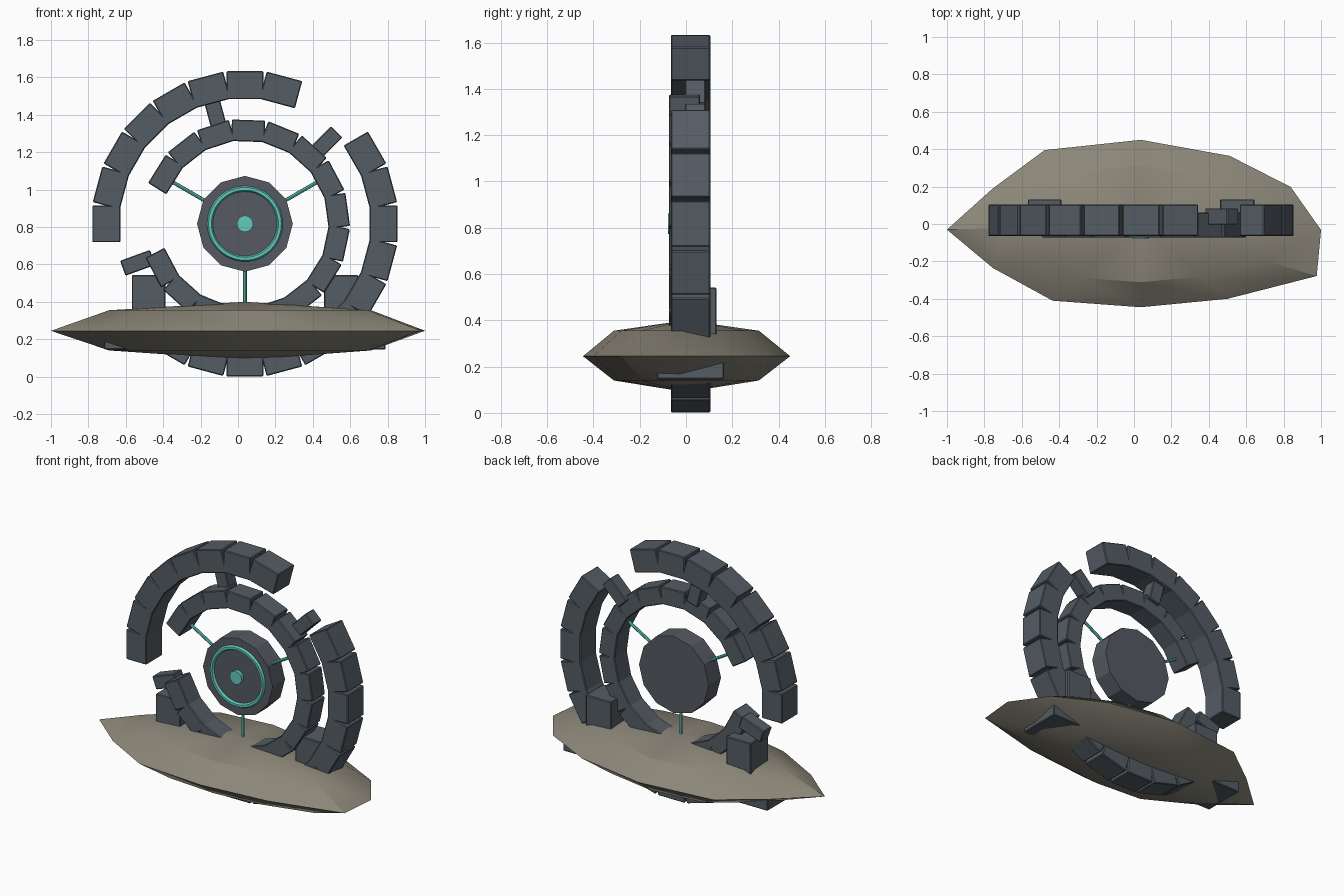
import bpy, bmesh, math
from mathutils import Matrix, Vector

if "Cube" in bpy.data.objects:
    bpy.data.objects.remove(bpy.data.objects["Cube"])

CX, CZ = 0.037, 0.817   # common centre of the rings


def material(name, rgb):
    m = bpy.data.materials.new(name)
    m.diffuse_color = (*rgb, 1)
    m.use_nodes = True
    m.node_tree.nodes["Principled BSDF"].inputs["Base Color"].default_value = m.diffuse_color
    return m


STONE = material("taupe rock", (0.26, 0.24, 0.19))
METAL = material("slate grey", (0.088, 0.107, 0.127))
DISC = material("disc grey", (0.092, 0.103, 0.122))
TEAL = material("teal glow", (0.12, 0.60, 0.51))


def finish(bm, name, mat, bevel=0):
    bmesh.ops.recalc_face_normals(bm, faces=bm.faces)
    me = bpy.data.meshes.new(name)
    bm.to_mesh(me)
    bm.free()
    ob = bpy.data.objects.new(name, me)
    bpy.context.collection.objects.link(ob)
    me.materials.append(mat)
    if bevel:
        mod = ob.modifiers.new("soft edge", 'BEVEL')
        mod.width, mod.segments = bevel, 1
    return ob


def polar_box(bm, deg, r, y, size):
    # size = (radial, depth, tangential)
    m = (Matrix.Translation((CX, y, CZ)) @ Matrix.Rotation(-math.radians(deg), 4, 'Y')
         @ Matrix.Translation((r, 0, 0)) @ Matrix.Diagonal((*size, 1)))
    bmesh.ops.create_cube(bm, size=1, matrix=m)


def polar_boxes(name, angles, r, y, size):
    bm = bmesh.new()
    for a in angles:
        polar_box(bm, a, r, y, size)
    return finish(bm, name, METAL, 0.005)


def box(name, lo, hi):
    lo, hi = Vector(lo), Vector(hi)
    bm = bmesh.new()
    bmesh.ops.create_cube(bm, size=1, matrix=Matrix.Translation((lo + hi) / 2)
                          @ Matrix.Diagonal((*(hi - lo), 1)))
    return finish(bm, name, METAL, 0.005)


def cylinder(name, mat, p0, p1, r, n):
    p0, p1 = Vector(p0), Vector(p1)
    d = p1 - p0
    bm = bmesh.new()
    bmesh.ops.create_cone(bm, cap_ends=True, segments=n, radius1=r, radius2=r, depth=d.length,
                          matrix=Matrix.Translation((p0 + p1) / 2)
                          @ d.to_track_quat('Z', 'Y').to_matrix().to_4x4())
    return finish(bm, name, mat)


# Floating rock base: irregular rim with scaled rings above and below
RIM = [(-1, -.03), (-.755, .19), (-.478, .395), (.036, .45), (.512, .364), (.838, .198),
       (1, -.032), (.977, -.278), (.50, -.40), (.036, -.445), (-.435, -.41), (-.755, -.235)]
bm = bmesh.new()
rings = [[bm.verts.new((CX + (x - CX) * k, y * k, z)) for x, y in RIM]
         for k, z in ((.70, .14), (1, .245), (.70, .355))]
low, high = bm.verts.new((CX, 0, .09)), bm.verts.new((CX, 0, .40))
for i in range(12):
    j = (i + 1) % 12
    for a, b in zip(rings, rings[1:]):
        bm.faces.new((a[i], a[j], b[j], b[i]))
    bm.faces.new((low, rings[0][j], rings[0][i]))
    bm.faces.new((high, rings[2][i], rings[2][j]))
rock = finish(bm, "rock_base", STONE)
bpy.context.view_layer.objects.active = rock
rock.select_set(True)
bpy.ops.object.shade_smooth_by_angle(angle=math.radians(30))
rock.select_set(False)

# Buried slab and the two pedestals
box("base_slab", (-.715, -.125, .145), (.789, .165, .225))
box("pedestal_left", (-.568, -.055, .22), (-.387, .132, .542))
box("pedestal_right", (.459, -.055, .22), (.645, .132, .542))

# Broken block rings
outer = (.15, .17, .197)
polar_boxes("outer_ring_left", range(75, 181, 15), .741, .02, outer)
polar_boxes("outer_ring_right", range(-120, 31, 15), .741, .02, outer)
polar_boxes("inner_ring", range(-152, 149, 20), .4975, -.006, (.115, .135, .178))
polar_boxes("ring_links", (45, 105, 200), .61, .04, (.17, .088, .085))

# Central disc with glowing details
cylinder("core_disc", DISC, (CX, -.055, CZ), (CX, .075, CZ), .256, 12)
cylinder("core_hub", TEAL, (CX, -.078, CZ), (CX, -.04, CZ), .044, 16)
bpy.ops.mesh.primitive_torus_add(location=(CX, -.055, CZ), rotation=(math.pi / 2, 0, 0),
                                 major_radius=.187, minor_radius=.015,
                                 major_segments=48, minor_segments=6)
glow = bpy.context.object
glow.name = "core_glow_ring"
glow.data.materials.append(TEAL)

# Thin spokes from disc to inner ring
for i, deg in enumerate((30, 150, 270)):
    c, s = math.cos(math.radians(deg)), math.sin(math.radians(deg))
    cylinder(f"spoke_{i + 1}", TEAL, (CX + .22 * c, 0, CZ + .22 * s),
             (CX + .455 * c, 0, CZ + .455 * s), .01, 8)
